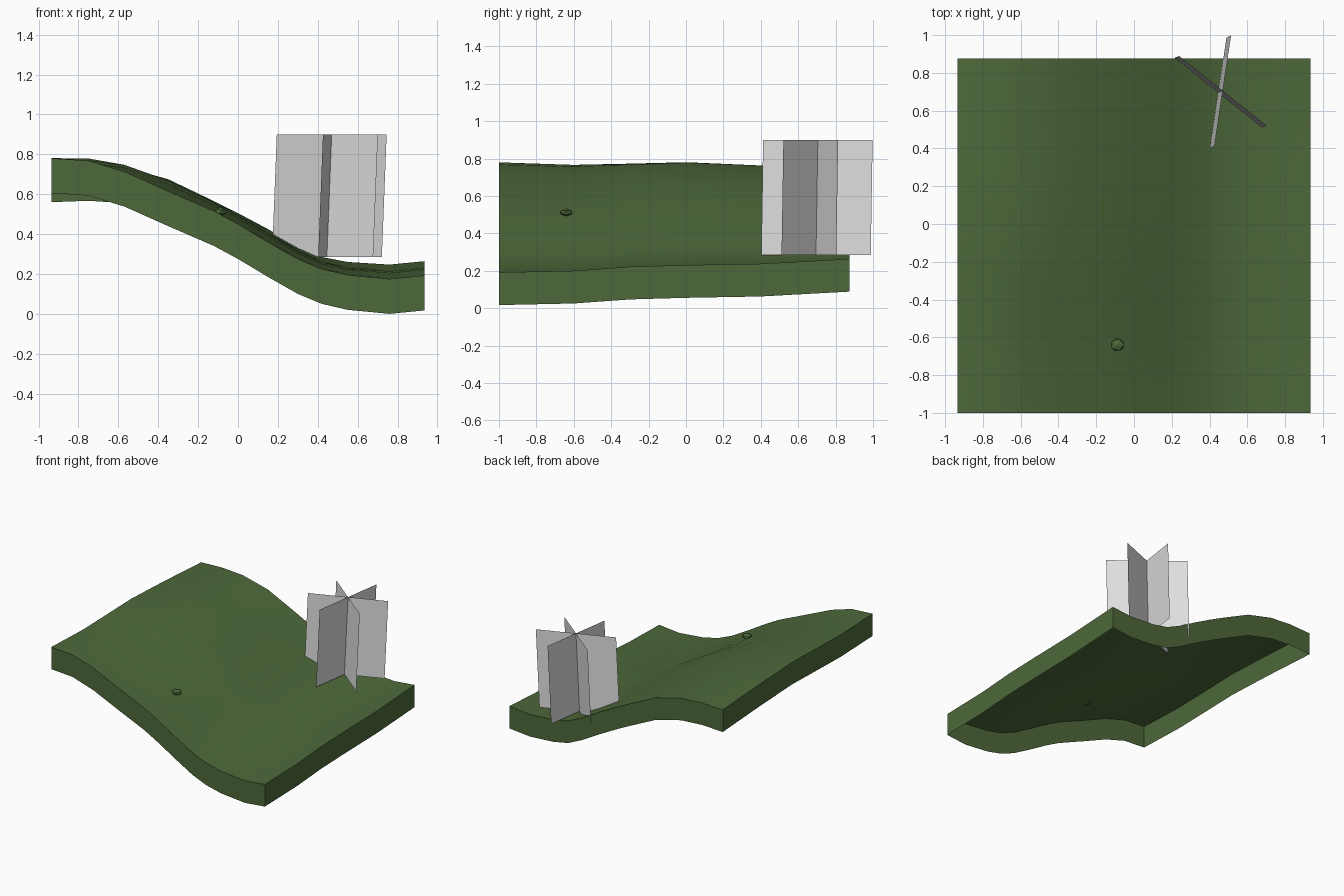
import bpy, bmesh, math
from mathutils import Vector

cube = bpy.data.objects.get("Cube")
if cube:
    bpy.data.objects.remove(cube)


def material(name, color):
    m = bpy.data.materials.new(name)
    m.use_nodes = True
    m.diffuse_color = (*color, 1)
    m.node_tree.nodes["Principled BSDF"].inputs["Base Color"].default_value = (*color, 1)
    return m


def finish(name, bm, mat, smooth=True):
    mesh = bpy.data.meshes.new(name)
    bm.to_mesh(mesh)
    bm.free()
    mesh.materials.append(mat)
    if smooth:
        for p in mesh.polygons:
            p.use_smooth = True
        mesh.set_sharp_from_angle(angle=math.radians(40))
    obj = bpy.data.objects.new(name, mesh)
    bpy.context.collection.objects.link(obj)
    return obj


green = material("grass green", (0.075, 0.14, 0.042))
grey = material("light grey", (0.75, 0.75, 0.75))

# Hillside: front and back height profiles blended along y, with an open skirt
xs = [-.935, -.75, -.57, -.35, -.12, .0, .15, .3, .42, .55, .76, .935]
front = [.78, .768, .713, .615, .515, .45, .36, .275, .225, .195, .175, .192]
back = [.735, .742, .73, .675, .565, .505, .425, .34, .285, .26, .247, .264]
rows = [(-1, 0, 0), (-.6, .12, -.008), (-.3, .42, .012), (0, .54, .025),
        (.4, .64, .012), (.875, 1, 0)]
SKIRT = .175

bm = bmesh.new()
grid = []
for y, t, bump in rows:
    line = []
    for x, f, b in zip(xs, front, back):
        lift = bump * min(1, max(0, .5 - x))
        line.append(bm.verts.new((x, y, f + t * (b - f) + lift)))
    grid.append(line)
for r0, r1 in zip(grid, grid[1:]):
    for i in range(len(xs) - 1):
        bm.faces.new((r0[i], r0[i + 1], r1[i + 1], r1[i]))
rim = [e for e in bm.edges if e.is_boundary]
skirt = bmesh.ops.extrude_edge_only(bm, edges=rim)["geom"]
for v in skirt:
    if isinstance(v, bmesh.types.BMVert):
        v.co.z -= SKIRT
bmesh.ops.recalc_face_normals(bm, faces=bm.faces)
if sum(f.normal.z for f in bm.faces) < 0:
    bmesh.ops.reverse_faces(bm, faces=bm.faces)
finish("hillside", bm, green)

# Three crossed upright cards, leaning slightly
foot, head = Vector((.446, .695, .285)), Vector((.47, .705, .9))
bm = bmesh.new()
for k in range(3):
    a = math.radians(21.5 + 60 * k)
    arm = Vector((math.cos(a), math.sin(a), 0)) * .296
    bm.faces.new([bm.verts.new(p) for p in
                  (foot - arm, foot + arm, head + arm, head - arm)])
finish("crossed_cards", bm, grey, smooth=False)

# Small stone half sunk in the slope
bm = bmesh.new()
bmesh.ops.create_icosphere(bm, subdivisions=1, radius=1)
for v in bm.verts:
    v.co = Vector((v.co.x * .04 - .088, v.co.y * .036 - .64, v.co.z * .022 + .512))
finish("stone", bm, green, smooth=False)
